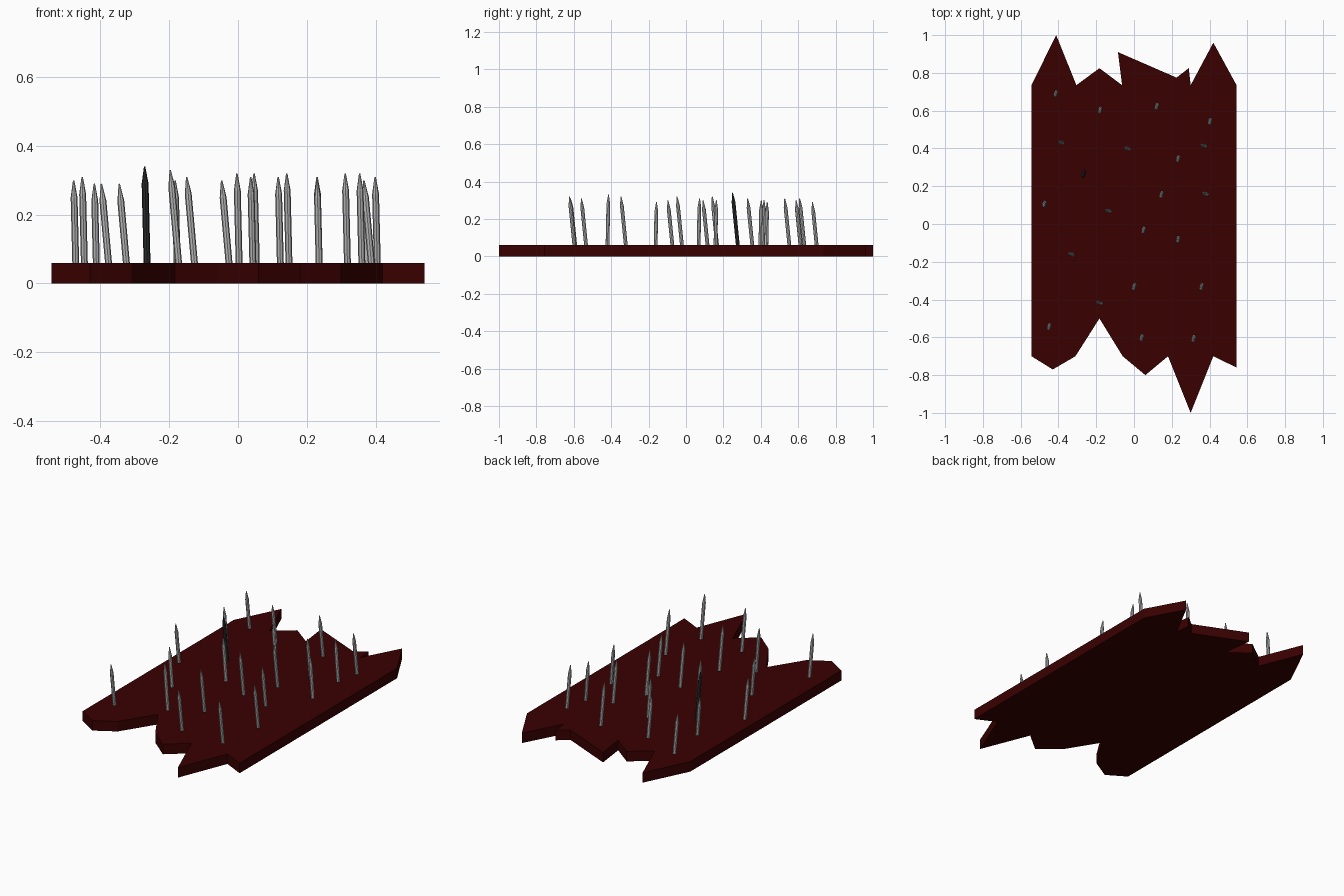
import bpy
import bmesh
from mathutils import Vector

if "Cube" in bpy.data.objects:
    bpy.data.objects.remove(bpy.data.objects["Cube"], do_unlink=True)


def make_material(name, color):
    mat = bpy.data.materials.new(name)
    mat.use_nodes = True
    mat.diffuse_color = (*color, 1)
    shader = mat.node_tree.nodes["Principled BSDF"]
    shader.inputs["Base Color"].default_value = (*color, 1)
    return mat


def add_object(name, bm, mat):
    bmesh.ops.recalc_face_normals(bm, faces=bm.faces[:])
    mesh = bpy.data.meshes.new(name)
    bm.to_mesh(mesh)
    bm.free()
    mesh.materials.append(mat)
    obj = bpy.data.objects.new(name, mesh)
    bpy.context.collection.objects.link(obj)
    return obj


wood = make_material("dark red wood", (0.041, 0, 0))
steel = make_material("grey steel", (0.48, 0.48, 0.48))
dark_steel = make_material("dark steel", (0.024, 0.026, 0.028))

BOARD_TOP = 0.06

# Splintered board: jagged front edge, then jagged back edge, extruded upward
front_edge = [(-0.543, -0.7), (-0.43, -0.77), (-0.31, -0.7), (-0.183, -0.5),
              (-0.06, -0.7), (0.06, -0.8), (0.18, -0.7), (0.3, -1),
              (0.42, -0.7), (0.543, -0.76)]
back_edge = [(0.543, 0.735), (0.42, 0.96), (0.3, 0.735), (0.29, 0.825),
             (0.225, 0.775), (-0.085, 0.91), (-0.063, 0.735), (-0.183, 0.825),
             (-0.305, 0.735), (-0.412, 1), (-0.543, 0.735)]
bm = bmesh.new()
bottom = bm.faces.new([bm.verts.new((x, y, 0)) for x, y in front_edge + back_edge])
extruded = bmesh.ops.extrude_face_region(bm, geom=[bottom], use_keep_orig=True)
top_verts = [v for v in extruded["geom"] if isinstance(v, bmesh.types.BMVert)]
bmesh.ops.translate(bm, verts=top_verts, vec=(0, 0, BOARD_TOP))
add_object("board", bm, wood)


# Nails: eight-sided shaft with a tapered tip, leaning along a given slope
def add_nail(name, x, y, tip_z, lean, mat):
    middle = Vector((x, y, (BOARD_TOP + tip_z) / 2))
    axis = Vector((*lean, 1))
    turn = Vector((0, 0, 1)).rotation_difference(axis).to_matrix()
    sections = [(BOARD_TOP / 2, 0.01), (tip_z - 0.05, 0.01), (tip_z, 0.002)]
    bm = bmesh.new()
    rings = []
    for z, radius in sections:
        ring = bmesh.ops.create_circle(bm, segments=8, radius=radius)["verts"]
        center = middle + axis * (z - middle.z)
        for v in ring:
            v.co = center + turn @ v.co
        rings.append(ring)
    for low, high in zip(rings, rings[1:]):
        for i in range(len(low)):
            j = (i + 1) % len(low)
            bm.faces.new((low[i], low[j], high[j], high[i]))
    bm.faces.new(rings[0])
    bm.faces.new(rings[-1])
    add_object(name, bm, mat)


lean_forward = (-0.025, -0.1)
lean_sideways = (-0.09, 0.02)

forward_nails = [
    (-0.415, 0.687, 0.29), (-0.18, 0.6, 0.3), (0.12, 0.62, 0.31),
    (0.402, 0.54, 0.31), (0.233, 0.342, 0.31), (0.145, 0.153, 0.32),
    (-0.475, 0.103, 0.3), (0.05, -0.035, 0.32), (0.233, -0.085, 0.3),
    (0, -0.335, 0.32), (0.357, -0.335, 0.32), (-0.45, -0.547, 0.31),
    (0.04, -0.605, 0.31), (0.315, -0.61, 0.32),
]
sideways_nails = [
    (-0.387, 0.432, 0.29), (-0.037, 0.4, 0.3), (0.367, 0.415, 0.3),
    (0.377, 0.16, 0.3), (-0.138, 0.07, 0.31), (-0.335, -0.16, 0.29),
    (-0.185, -0.417, 0.33),
]
for i, (x, y, tip_z) in enumerate(forward_nails):
    add_nail(f"forward_nail_{i + 1}", x, y, tip_z, lean_forward, steel)
for i, (x, y, tip_z) in enumerate(sideways_nails):
    add_nail(f"sideways_nail_{i + 1}", x, y, tip_z, lean_sideways, steel)
add_nail("dark_nail", -0.268, 0.263, 0.34, lean_forward, dark_steel)
